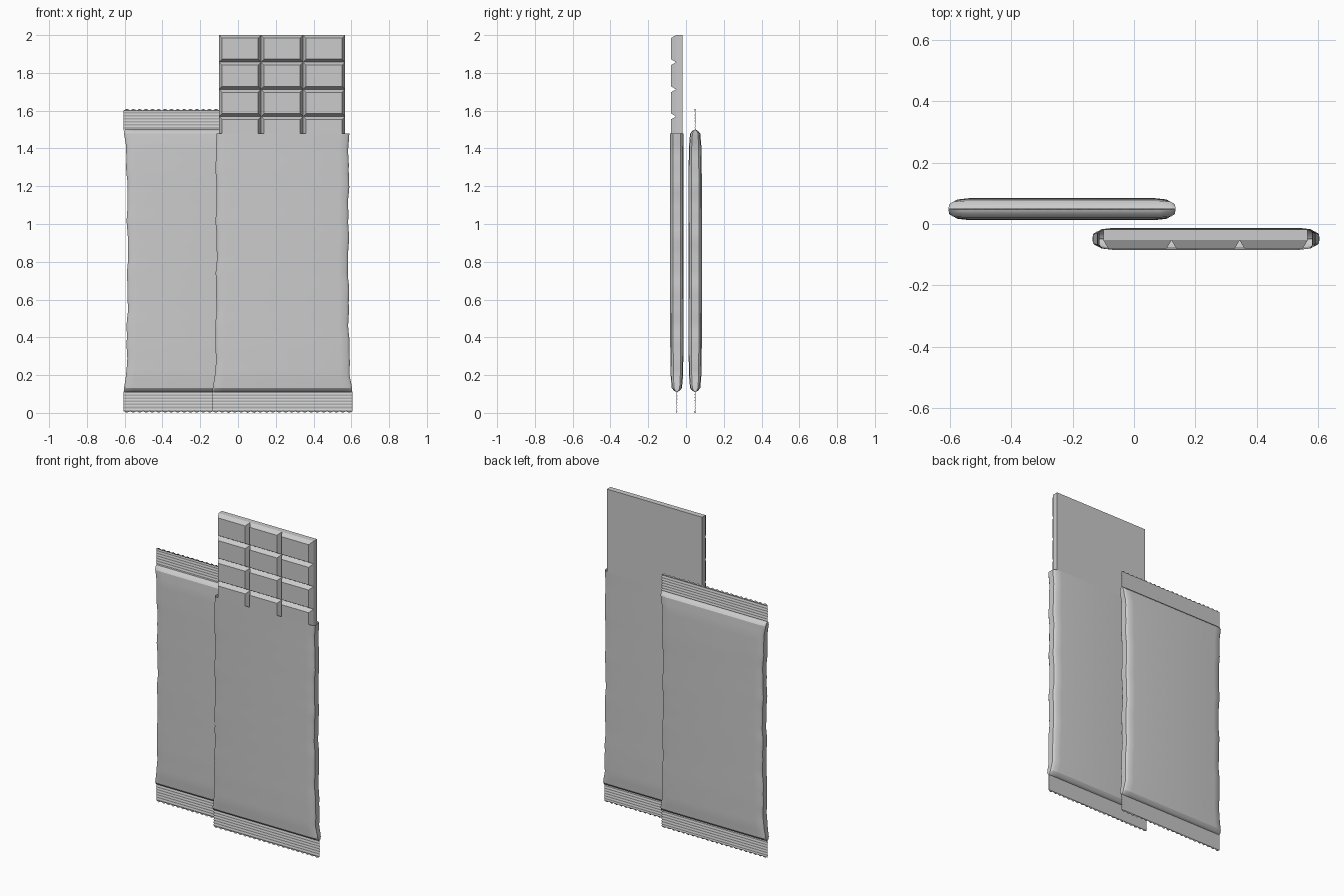
import bpy, bmesh, math

if "Cube" in bpy.data.objects:
    bpy.data.objects.remove(bpy.data.objects["Cube"])

grey = bpy.data.materials.new("plain_grey")
grey.diffuse_color = (0.6, 0.6, 0.6, 1)
grey.use_nodes = True
grey.node_tree.nodes["Principled BSDF"].inputs["Base Color"].default_value = grey.diffuse_color


def finish(bm, name, angle=30):
    bmesh.ops.recalc_face_normals(bm, faces=bm.faces)
    me = bpy.data.meshes.new(name)
    bm.to_mesh(me)
    bm.free()
    ob = bpy.data.objects.new(name, me)
    bpy.context.collection.objects.link(ob)
    me.materials.append(grey)
    bpy.context.view_layer.objects.active = ob
    ob.select_set(True)
    bpy.ops.object.shade_smooth_by_angle(angle=math.radians(angle))
    ob.select_set(False)
    return ob


def interp(table, z):
    for (z0, v0), (z1, v1) in zip(table, table[1:]):
        if z <= z1:
            return v0 + (v1 - v0) * (z - z0) / (z1 - z0)
    return table[-1][1]


# half width and half thickness of the pouch, by height above the base
WIDTH = [(0.11, .37), (.13, .369), (.2, .357), (.35, .353), (.8, .349), (1.5, .352)]
THICK = [(0.11, .002), (.118, .016), (.132, .027), (.2, .033), (.35, .035), (.8, .036), (1.5, .0355)]
HEIGHT = 1.61


def pouch(name, cx, cy, is_open):
    bm = bmesh.new()
    low = [0.11, .118, .132, .15, .175, .2]
    if is_open:
        levels = low + [.2 + 1.28 * i / 40 for i in range(1, 41)]
    else:
        levels = low + [.2 + (HEIGHT - .4) * i / 40 for i in range(1, 40)]
        levels += [HEIGHT - z for z in reversed(low)]
    rings = []
    for z in levels:
        d = z if is_open else min(z, HEIGHT - z)
        w, t = interp(WIDTH, d), interp(THICK, d)
        fade = min(1, max(0, (d - .15) / .1))
        ring = []
        quarter = [(0, .55), (.004, .7), (.013, .88), (.05, 1)]
        for sx in (1, -1):
            wob = fade * (.0025 * math.sin(z * 21 + sx) + .0015 * math.sin(z * 47 + 2 * sx))
            side = [(w + wob - i, f * t) for i, f in quarter]
            pts = [(x, -y) for x, y in reversed(side)] + side
            ring += [bm.verts.new((cx + sx * x, cy + sx * y, z)) for x, y in pts]
        rings.append(ring)
    n = len(rings[0])
    for a, b in zip(rings, rings[1:]):
        for i in range(n):
            j = (i + 1) % n
            bm.faces.new((a[i], a[j], b[j], b[i]))
    bm.faces.new(rings[0])
    if not is_open:
        bm.faces.new(rings[-1])
    return finish(bm, name)


def crimp(name, cx, cy, z_in, z_out):
    # thin ribbed seal with a toothed outer edge
    bm = bmesh.new()
    teeth, rows, half = 22, 14, .37
    grids = []
    for s in (-1, 1):
        grid = []
        for k in range(rows + 1):
            f = k / rows
            z = z_in + (z_out - z_in) * f
            y = cy + s * .0015 + (.0012 if k % 2 else -.0012)
            row = []
            for i in range(2 * teeth + 1):
                x = -half + half * i / teeth
                tooth = .009 if k == rows and i % 2 == 0 else 0
                row.append(bm.verts.new((cx + x, y, z - math.copysign(tooth, z_out - z_in))))
            grid.append(row)
        for a, b in zip(grid, grid[1:]):
            for i in range(2 * teeth):
                bm.faces.new((a[i], a[i + 1], b[i + 1], b[i]))
        grids.append(grid)

    def border(g):
        return (g[0] + [r[-1] for r in g[1:]] + g[-1][-2::-1]
                + [r[0] for r in g[-2:0:-1]])
    a, b = border(grids[0]), border(grids[1])
    for i in range(len(a)):
        j = (i + 1) % len(a)
        bm.faces.new((a[i], a[j], b[j], b[i]))
    return finish(bm, name, 15)


def block(bm, x0, x1, z0, z1, y_back, y_front, inset):
    # box whose front face is inset on all four sides
    back = [bm.verts.new((x, y_back, z)) for x, z in ((x0, z0), (x1, z0), (x1, z1), (x0, z1))]
    x0, x1, z0, z1 = x0 + inset, x1 - inset, z0 + inset, z1 - inset
    front = [bm.verts.new((x, y_front, z)) for x, z in ((x0, z0), (x1, z0), (x1, z1), (x0, z1))]
    bm.faces.new(back)
    bm.faces.new(front)
    for i in range(4):
        j = (i + 1) % 4
        bm.faces.new((back[i], back[j], front[j], front[i]))


# closed bar behind, on the left
pouch("closed_wrapper", -.235, .0485, False)
crimp("closed_wrapper_bottom_seal", -.235, .0485, .114, 0)
crimp("closed_wrapper_top_seal", -.235, .0485, HEIGHT - .114, HEIGHT)

# opened bar in front, on the right
pouch("open_wrapper", .235, -.0485, True)
crimp("open_wrapper_bottom_seal", .235, -.0485, .114, 0)

# chocolate tablet: slab with rows of bevelled pieces
bm = bmesh.new()
left, cw, ch, cols, rows = -.1, .2223, .1435, 3, 12
block(bm, left, left + cols * cw, 2 - rows * ch, 2, -.018, -.053, 0)
for c in range(cols):
    for r in range(rows):
        block(bm, left + c * cw, left + (c + 1) * cw,
              2 - (r + 1) * ch, 2 - r * ch, -.053, -.08, .016)
finish(bm, "chocolate_tablet", 20)
